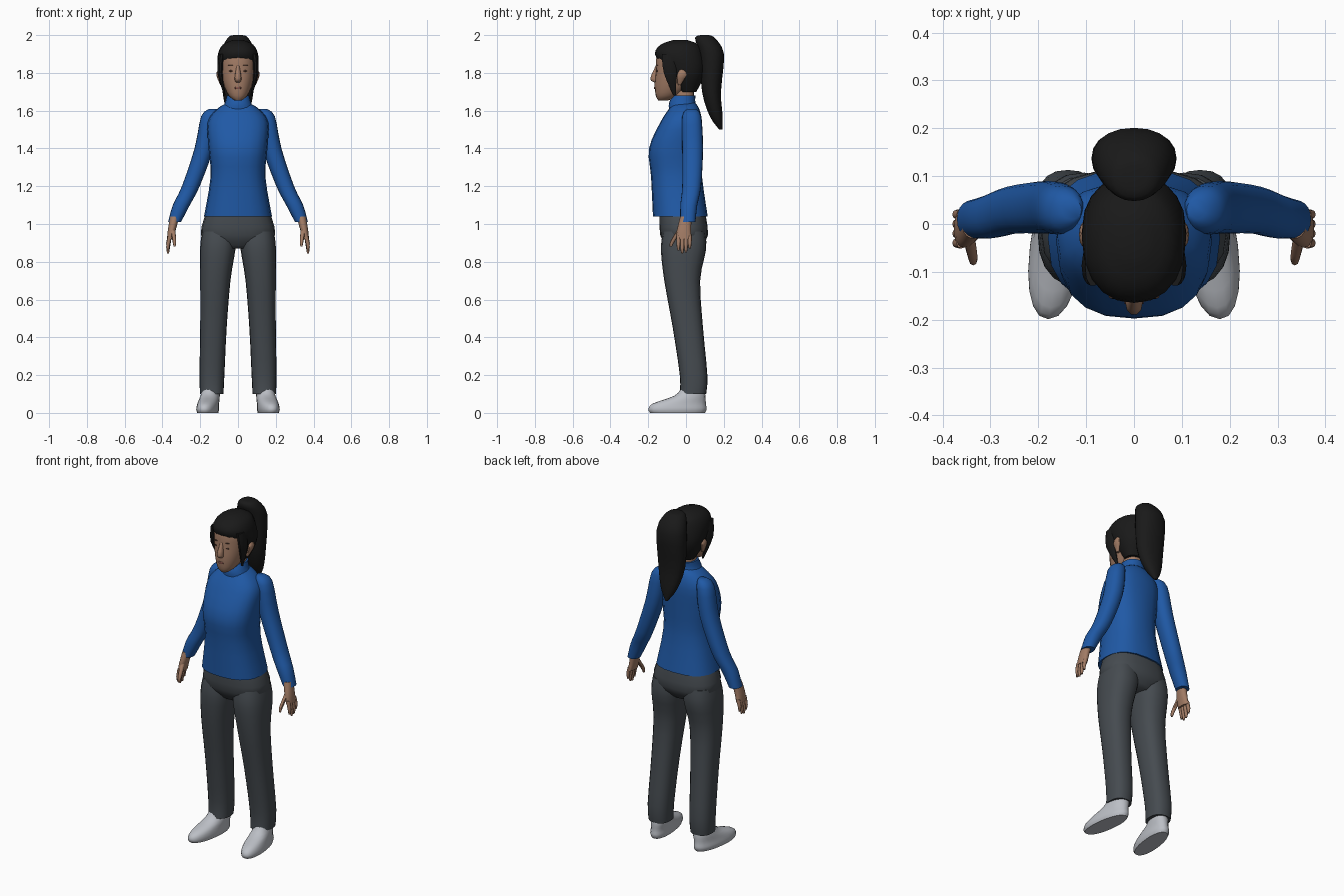
import bpy, bmesh, math
from mathutils import Vector

cube = bpy.data.objects.get("Cube")
if cube:
    bpy.data.objects.remove(cube)


def material(name, red, green, blue):
    mat = bpy.data.materials.new(name)
    mat.use_nodes = True
    mat.diffuse_color = (red, green, blue, 1)
    shader = next(n for n in mat.node_tree.nodes if n.type == 'BSDF_PRINCIPLED')
    shader.inputs["Base Color"].default_value = mat.diffuse_color
    shader.inputs["Roughness"].default_value = 0.8
    return mat


jacket_blue = material("jacket blue", .014, .1, .38)
trouser_grey = material("trouser grey", .06, .07, .08)
skin = material("skin", .36, .2, .13)
hair_black = material("hair black", .01, .01, .01)
shoe_grey = material("shoe grey", .5, .52, .56)
eye_brown = material("eye brown", .06, .03, .02)
lip_red = material("lip red", .24, .09, .07)


def ring(z, wide, deep, x=0, y=0):
    """A level cross-section: height, half width, half depth and centre."""
    return Vector((z, wide, deep, x, y))


def between(rings, step_count):
    """Add smooth in-between rings with a spline through the given ones."""
    result = []
    for i in range(len(rings) - 1):
        before, after = rings[max(i - 1, 0)], rings[min(i + 2, len(rings) - 1)]
        start, end = rings[i], rings[i + 1]
        for step in range(step_count):
            t = step / step_count
            bend = (end - before) * t + (before * 2 - start * 5 + end * 4 - after) * t**2
            bend += (start * 3 - before - end * 3 + after) * t**3
            result.append(start + bend / 2)
    return result + [rings[-1]]


def rounded(value, squareness):
    return math.copysign(abs(value) ** (2 / squareness), value)


def loft(name, mat, *rings, sides=20, steps=3, squareness=2.2, mirror=False, toe_out=0):
    """Skin a closed body over the rings, optionally mirrored to the other side."""
    bm = bmesh.new()
    loops = []
    for z, wide, deep, cx, cy in between(rings, steps):
        loop = []
        for i in range(sides):
            angle = math.tau * i / sides
            y = cy + deep * rounded(math.sin(angle), squareness)
            x = cx + wide * rounded(math.cos(angle), squareness) - toe_out * y
            loop.append(bm.verts.new((x, y, z)))
        loops.append(loop)
    for low, high in zip(loops, loops[1:]):
        for i in range(sides):
            bm.faces.new((low[i - 1], low[i], high[i], high[i - 1]))
    bm.faces.new(loops[0])
    bm.faces.new(loops[-1])
    bmesh.ops.recalc_face_normals(bm, faces=bm.faces)
    mesh = bpy.data.meshes.new(name)
    bm.to_mesh(mesh)
    bm.free()
    mesh.materials.append(mat)
    body = bpy.data.objects.new(name, mesh)
    bpy.context.collection.objects.link(body)
    if mirror:
        body.modifiers.new("Mirror", 'MIRROR').use_mirror_merge = False
    bpy.ops.object.select_all(action='DESELECT')
    bpy.context.view_layer.objects.active = body
    body.select_set(True)
    bpy.ops.object.shade_smooth_by_angle(angle=math.radians(50))
    return body


# Jacket: body, standing collar, sleeves
loft("jacket_body", jacket_blue,
     ring(z=1.04, y=-.03, wide=.18, deep=.145),
     ring(z=1.25, y=-.05, wide=.145, deep=.135),
     ring(z=1.4, y=-.056, wide=.156, deep=.14),
     ring(z=1.54, y=-.025, wide=.16, deep=.11),
     ring(z=1.61, y=-.01, wide=.11, deep=.08),
     ring(z=1.64, y=-.01, wide=.06, deep=.06), squareness=2.5)
loft("jacket_collar", jacket_blue,
     ring(z=1.6, y=-.01, wide=.09, deep=.08),
     ring(z=1.64, y=-.02, wide=.07, deep=.07),
     ring(z=1.68, y=-.01, wide=.06, deep=.06))
loft("sleeves", jacket_blue,
     ring(z=1.61, x=.13, y=.03, wide=.02, deep=.02),
     ring(z=1.57, x=.15, y=.03, wide=.045, deep=.05),
     ring(z=1.4, x=.18, y=.035, wide=.05, deep=.055),
     ring(z=1.2, x=.25, y=.03, wide=.047, deep=.05),
     ring(z=1.1, x=.3, y=.015, wide=.045, deep=.045),
     ring(z=1.01, x=.336, y=.01, wide=.034, deep=.04), mirror=True)

# Trousers: hips and legs
loft("trouser_hips", trouser_grey,
     ring(z=1.07, y=-.02, wide=.165, deep=.12),
     ring(z=.94, y=-.01, wide=.196, deep=.126),
     ring(z=.87, y=-.01, wide=.1, deep=.08), squareness=2.5)
loft("trouser_legs", trouser_grey,
     ring(z=.96, x=.1, y=-.01, wide=.09, deep=.11),
     ring(z=.87, x=.107, y=-.013, wide=.094, deep=.12),
     ring(z=.7, x=.12, y=-.02, wide=.08, deep=.095),
     ring(z=.45, x=.13, y=.01, wide=.07, deep=.08),
     ring(z=.2, x=.138, y=.04, wide=.066, deep=.073),
     ring(z=.1, x=.139, y=.037, wide=.062, deep=.07), squareness=2.4, mirror=True)

# Shoes with the toes turned out
loft("shoes", shoe_grey,
     ring(z=0, x=.155, y=-.045, wide=.052, deep=.145),
     ring(z=.02, x=.155, y=-.045, wide=.057, deep=.154),
     ring(z=.05, x=.153, y=-.035, wide=.054, deep=.14),
     ring(z=.09, x=.15, y=.02, wide=.05, deep=.083),
     ring(z=.13, x=.147, y=.035, wide=.044, deep=.06), mirror=True, toe_out=.12)

# Hands: palm, four fingers, thumb
loft("palms", skin,
     ring(z=1.04, x=.335, wide=.024, deep=.03),
     ring(z=.97, x=.35, y=-.01, wide=.021, deep=.037),
     ring(z=.92, x=.36, y=-.01, wide=.016, deep=.04), mirror=True)
fingers = {"index": .86, "middle": .845, "ring": .85, "little": .87}
for place, (name, tip) in enumerate(fingers.items()):
    y = .02 * place - .04
    loft(name + "_fingers", skin,
         ring(z=.94, x=.36, y=y, wide=.011, deep=.011),
         ring(z=tip + .03, x=.37, y=y, wide=.01, deep=.01),
         ring(z=tip, x=.37, y=y, wide=.005, deep=.005), sides=8, mirror=True)
loft("thumbs", skin,
     ring(z=.98, x=.346, y=-.025, wide=.013, deep=.014),
     ring(z=.91, x=.337, y=-.07, wide=.01, deep=.012),
     ring(z=.88, x=.336, y=-.08, wide=.005, deep=.006), sides=8, mirror=True)

# Head: neck, face, nose, ears
loft("neck", skin,
     ring(z=1.6, y=-.01, wide=.056, deep=.056),
     ring(z=1.7, y=-.012, wide=.049, deep=.053),
     ring(z=1.78, y=-.02, wide=.05, deep=.055))
head = loft("head", skin,
            ring(z=1.655, y=-.12, wide=.02, deep=.027),
            ring(z=1.68, y=-.1, wide=.05, deep=.06),
            ring(z=1.74, y=-.066, wide=.077, deep=.1),
            ring(z=1.82, y=-.05, wide=.092, deep=.11),
            ring(z=1.89, y=-.045, wide=.09, deep=.11),
            ring(z=1.94, y=-.04, wide=.06, deep=.08))
loft("nose", skin,
     ring(z=1.75, y=-.16, wide=.012, deep=.01),
     ring(z=1.77, y=-.165, wide=.018, deep=.025),
     ring(z=1.84, y=-.15, wide=.008, deep=.01), sides=10)
loft("ears", skin,
     ring(z=1.735, x=.086, y=-.035, wide=.008, deep=.008),
     ring(z=1.79, x=.104, y=-.022, wide=.011, deep=.026),
     ring(z=1.82, x=.097, y=-.02, wide=.006, deep=.01), sides=10, mirror=True)

# Hair: cap, front locks beside the face, ponytail
loft("hair_cap", hair_black,
     ring(z=1.7, y=.01, wide=.06, deep=.045),
     ring(z=1.77, wide=.095, deep=.09),
     ring(z=1.83, y=-.01, wide=.108, deep=.112),
     ring(z=1.9, y=-.037, wide=.106, deep=.128),
     ring(z=1.95, y=-.034, wide=.08, deep=.1),
     ring(z=1.973, y=-.03, wide=.03, deep=.04))
loft("hair_locks", hair_black,
     ring(z=1.9, x=.086, y=-.09, wide=.016, deep=.04),
     ring(z=1.8, x=.094, y=-.084, wide=.015, deep=.035),
     ring(z=1.68, x=.07, y=-.06, wide=.004, deep=.007), sides=10, mirror=True)
loft("ponytail", hair_black,
     ring(z=2, y=.1, wide=.02, deep=.02),
     ring(z=1.985, y=.1, wide=.055, deep=.052),
     ring(z=1.9, y=.135, wide=.087, deep=.066),
     ring(z=1.7, y=.135, wide=.082, deep=.05),
     ring(z=1.57, y=.16, wide=.05, deep=.034),
     ring(z=1.5, y=.184, wide=.008, deep=.008))

# Eyes, brows and lips: thin plates laid on the face
bpy.context.view_layer.update()


def face_plate(name, mat, x, z, wide, tall, mirror=False):
    hit, spot, normal, face = head.ray_cast(Vector((x, -1, z)), Vector((0, 1, 0)))
    edge = dict(wide=wide / 2, deep=.003, x=x, y=spot.y)
    loft(name, mat, ring(z=z - tall, **edge),
         ring(z=z, wide=wide, deep=.004, x=x, y=spot.y),
         ring(z=z + tall, **edge), sides=8, steps=1, mirror=mirror)


face_plate("eyes", eye_brown, x=.036, z=1.81, wide=.014, tall=.004, mirror=True)
face_plate("brows", eye_brown, x=.036, z=1.84, wide=.018, tall=.002, mirror=True)
face_plate("lips", lip_red, x=0, z=1.72, wide=.022, tall=.006)
